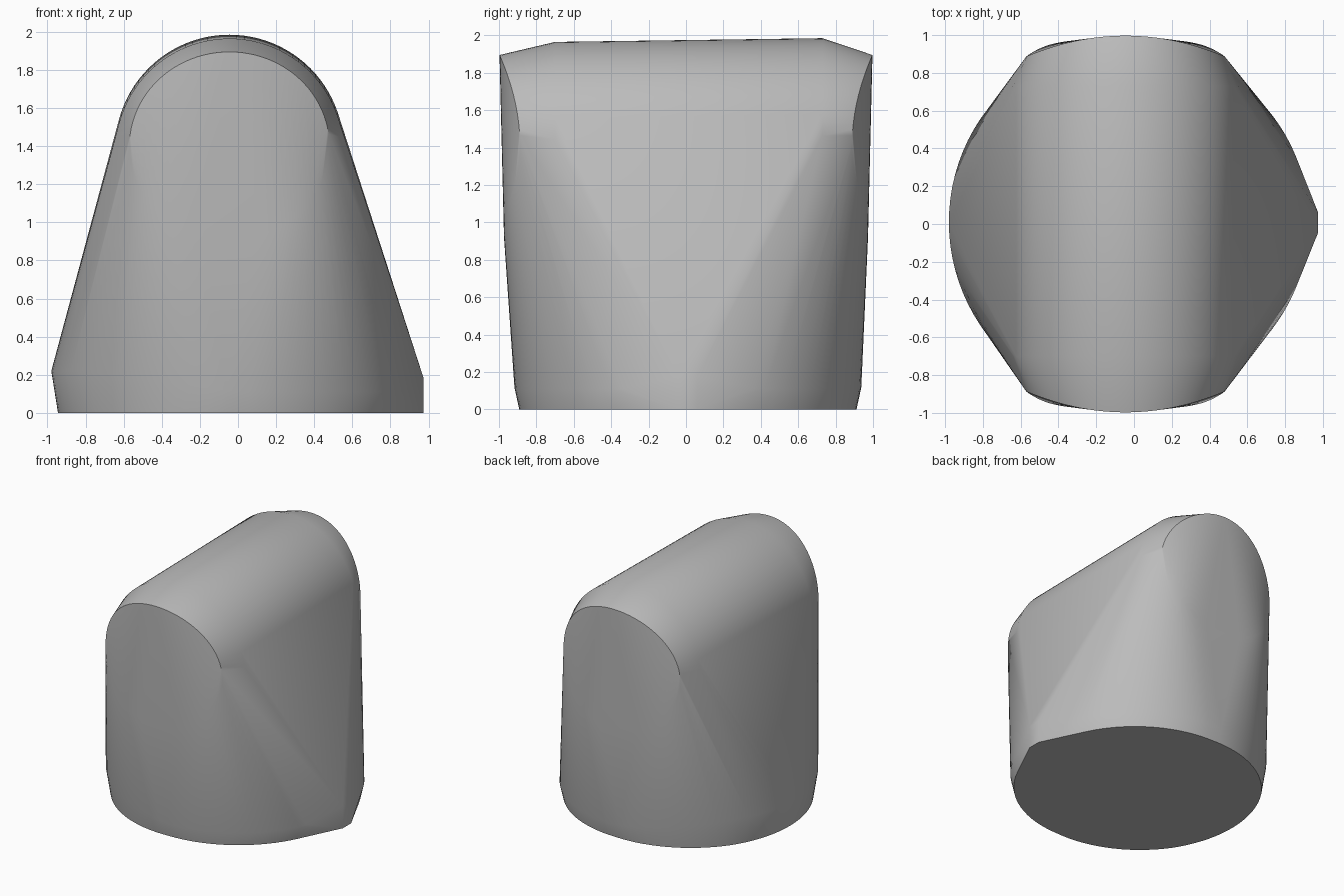
import bpy, bmesh
from math import sin, cos, pi, radians

cube = bpy.data.objects.get("Cube")
if cube:
    bpy.data.objects.remove(cube, do_unlink=True)

grey = bpy.data.materials.new("plain grey")
grey.use_nodes = True
colour = (0.5, 0.5, 0.5, 1)
grey.diffuse_color = colour
grey.node_tree.nodes["Principled BSDF"].inputs["Base Color"].default_value = colour

AXIS = -0.045      # x of the rounded ridge
STEPS = 96


def ridge_ring(y, centre, radius):
    """Upright arch under the ridge."""
    angles = [pi * i / 48 for i in range(49)]
    return [(AXIS + radius * cos(a), y, centre + radius * sin(a)) for a in angles]


def end_cap(side):
    """Bowed outline of one end, with a softer lower half."""
    points = []
    for i in range(STEPS):
        a = 2 * pi * i / STEPS
        u, v = cos(a), sin(a)
        if v >= 0:
            bow = 0.11 * u ** 2
        else:
            bow = 0.11 * u ** 4 + 0.025 * v ** 2
        points.append((AXIS + 0.525 * u, side * (0.997 - bow), 1.4 + 0.495 * v))
    return points


def foot_rings():
    """Base outline and the slightly wider band above it, swelling towards -x."""
    points = []
    for i in range(STEPS):
        a = 2 * pi * i / STEPS
        swell = min(1, max(0, -1.2 * cos(a)))
        low = 0.9 + 0.045 * swell
        band = 0.925 + 0.055 * swell
        points.append((low * cos(a), low * sin(a) + 0.01, 0))
        points.append((band * cos(a), band * sin(a) + 0.01, 0.11 + 0.11 * swell))
    return points


def nose():
    """Narrow upright edge at +x."""
    return [(0.975, y, z) for y in (-0.045, 0.06) for z in (0, 0.18)]


# Body: one skin stretched round the ridge, ends, foot and nose
outline = ridge_ring(-0.7, 1.365, 0.6) + ridge_ring(0.73, 1.385, 0.6)
outline += end_cap(-1) + end_cap(1) + foot_rings() + nose()

bm = bmesh.new()
for p in outline:
    bm.verts.new(p)
hull = bmesh.ops.convex_hull(bm, input=bm.verts)
spare = {g for g in hull["geom_interior"] + hull["geom_unused"]
         if isinstance(g, bmesh.types.BMVert)}
bmesh.ops.delete(bm, geom=list(spare), context='VERTS')
bmesh.ops.dissolve_limit(bm, angle_limit=radians(0.3), verts=bm.verts, edges=bm.edges)
bmesh.ops.recalc_face_normals(bm, faces=bm.faces)

mesh = bpy.data.meshes.new("body")
bm.to_mesh(mesh)
bm.free()
mesh.materials.append(grey)
body = bpy.data.objects.new("body", mesh)
bpy.context.collection.objects.link(body)

# Smooth skin with crisp cap and base edges
bpy.ops.object.select_all(action='DESELECT')
body.select_set(True)
bpy.context.view_layer.objects.active = body
bpy.ops.object.shade_smooth_by_angle(angle=radians(35))
